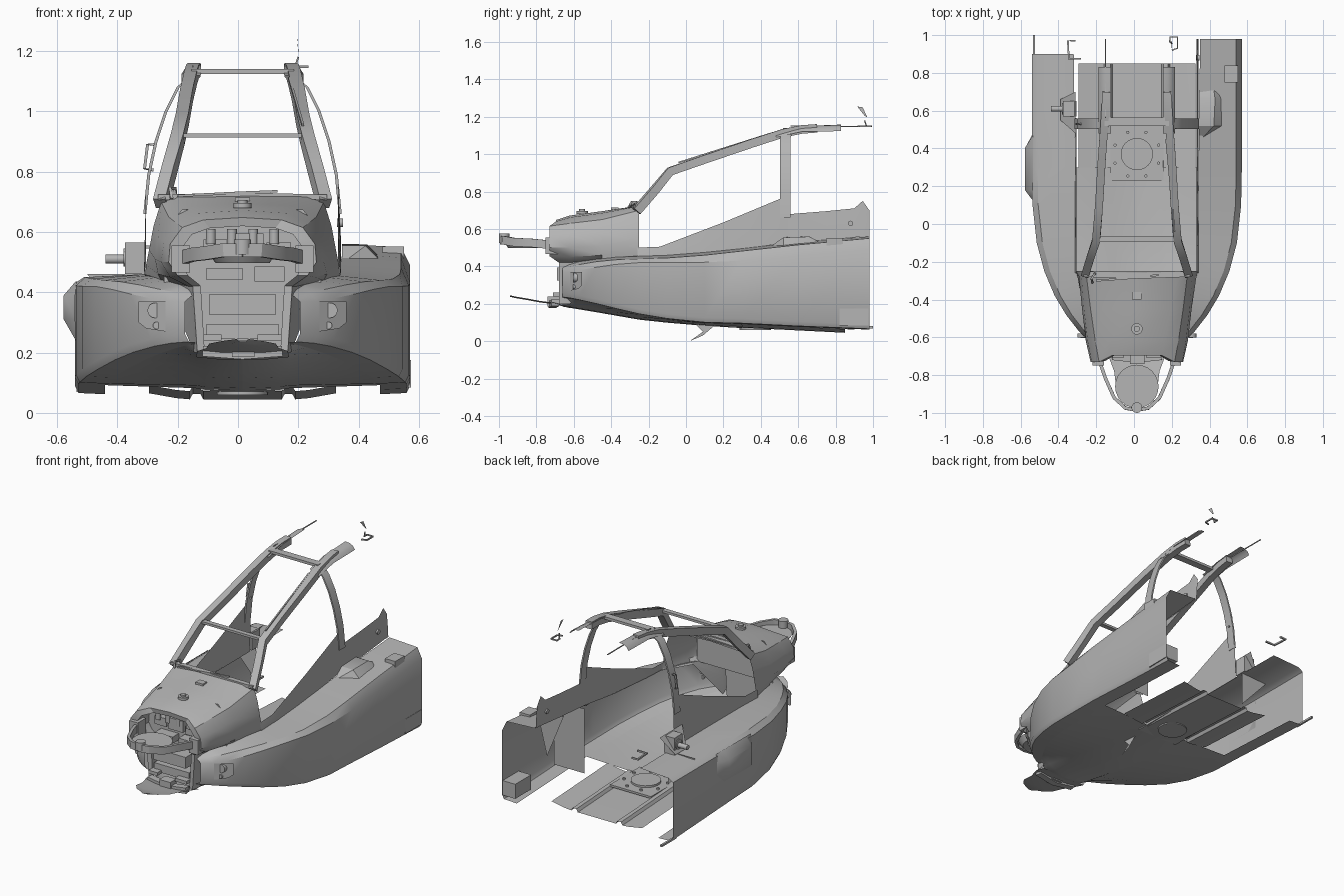
import bpy, bmesh, math
from mathutils import Vector

CX = 0.015  # symmetry axis
grey = bpy.data.materials.new("mid grey")
grey.diffuse_color = (0.46, 0.46, 0.46, 1)


def finish(name, bm, smooth=True):
    me = bpy.data.meshes.new(name)
    bmesh.ops.remove_doubles(bm, verts=bm.verts, dist=0.0004)
    bmesh.ops.recalc_face_normals(bm, faces=bm.faces)
    bm.to_mesh(me)
    bm.free()
    me.materials.append(grey)
    ob = bpy.data.objects.new(name, me)
    bpy.context.collection.objects.link(ob)
    if smooth:
        bpy.context.view_layer.objects.active = ob
        ob.select_set(True)
        bpy.ops.object.shade_smooth_by_angle(angle=math.radians(32))
        ob.select_set(False)
    return ob


def loft(name, rows, closed=False, caps=False):
    bm = bmesh.new()
    vs = [[bm.verts.new(p) for p in r] for r in rows]
    n = len(rows[0])
    for i in range(len(rows) - 1):
        for j in range(n if closed else n - 1):
            k = (j + 1) % n
            bm.faces.new((vs[i][j], vs[i][k], vs[i + 1][k], vs[i + 1][j]))
    if caps:
        bm.faces.new(vs[0])
        bm.faces.new(vs[-1])
    return finish(name, bm)


def bar(name, pts, w, h):
    """Rectangular-section bar along a path; w is sideways, h is across it."""
    pts = [Vector(p) for p in pts]
    rows = []
    for i, p in enumerate(pts):
        t = (pts[min(i + 1, len(pts) - 1)] - pts[max(i - 1, 0)]).normalized()
        ref = Vector((0, 0, 1)) if abs(t.z) < 0.9 else Vector((0, 1, 0))
        a = t.cross(ref).normalized()
        b = a.cross(t)
        rows.append([p + a * w * u / 2 + b * h * v / 2 for u, v in ((1, 1), (1, -1), (-1, -1), (-1, 1))])
    return loft(name, rows, True, True)


def plate(name, pts):
    bm = bmesh.new()
    bm.faces.new([bm.verts.new(p) for p in pts])
    return finish(name, bm, False)


def box(name, lo, hi):
    bm = bmesh.new()
    bmesh.ops.create_cube(bm, size=1)
    for v in bm.verts:
        v.co = [(a + b) / 2 + c * (b - a) for a, b, c in zip(lo, hi, v.co)]
    return finish(name, bm, False)


def disc(name, c, r, d, axis="Z", r2=None):
    bm = bmesh.new()
    bmesh.ops.create_cone(bm, cap_ends=True, segments=24, radius1=r, radius2=r if r2 is None else r2, depth=d)
    for v in bm.verts:
        x, y, z = v.co
        v.co = Vector({"Z": (x, y, z), "Y": (x, -z, y), "X": (z, x, y)}[axis]) + Vector(c)
    return finish(name, bm)


def lerp(table, y):
    for (a, *p), (b, *q) in zip(table, table[1:]):
        if y <= b:
            t = max(0, (y - a) / (b - a))
            return [u + (v - u) * t for u, v in zip(p, q)]
    return table[-1][1:]


# side fairings: y, half width, wall bottom, crease z, shoulder z, inner deck z
side = [(-0.66, 0.19, 0.24, 0.37, 0.395, 0.40), (-0.62, 0.25, 0.235, 0.37, 0.40, 0.41),
        (-0.57, 0.305, 0.225, 0.38, 0.41, 0.425), (-0.48, 0.375, 0.205, 0.395, 0.425, 0.44),
        (-0.38, 0.435, 0.18, 0.41, 0.435, 0.45), (-0.25, 0.49, 0.15, 0.42, 0.44, 0.455),
        (-0.1, 0.53, 0.125, 0.42, 0.445, 0.46), (0.1, 0.552, 0.105, 0.422, 0.46, 0.475),
        (0.3, 0.556, 0.10, 0.43, 0.482, 0.495), (0.6, 0.556, 0.085, 0.455, 0.515, 0.53),
        (0.98, 0.556, 0.07, 0.49, 0.55, 0.56)]
inner = [(-0.66, 0.16), (-0.5, 0.24), (-0.25, 0.32), (0.98, 0.335)]
keel = [(-0.66, 0.185), (-0.48, 0.155), (-0.25, 0.115), (0.0, 0.088), (0.3, 0.07)]
for s, label, end in ((1, "right", 0.98), (-1, "left", 0.90)):
    rows = []
    for y, w, zb, zc, zs, zi in side:
        y = min(y, end)
        ix = lerp(inner, y)[0]
        if s < 0:  # lower deck on this side
            zc, zs, zi = min(zc, 0.43), min(zs, 0.45), min(zi, 0.46)
        sec = [(w - min(0.1, w * 0.3), zb - 0.008), (w - 0.012, zb - 0.004), (w, zb + 0.02),
               (w, zc), (w - 0.03, zs), (ix, zi)]
        rows.append([(CX + s * x, y, z) for x, z in sec])
    loft(label + "_side_fairing", rows)
    # belly between keel and fairing, open at the rear
    rows = []
    for y, w, zb, *_ in side[:9]:
        k = lerp(keel, y)[0]
        e = min(0.155, w * 0.6)
        rows.append([(CX + s * x, y, z) for x, z in ((0.0, k), (e - 0.03, k + 0.004), (e, k * .6 + zb * .4),
                                                     (w - min(0.1, w * 0.3), zb - 0.008))])
    loft(label + "_belly", rows)
    # rear floor with raised ribs
    rows = []
    for y, z in ((0.3, 0.072), (0.55, 0.06), (0.85, 0.045)):
        rows.append([(CX + s * x, y, z + dz) for x, dz in
                     ((0, 0), (0.13, 0), (0.14, 0.018), (0.165, 0.018), (0.175, 0), (0.22, 0.004), (0.31, 0.02))])
    loft(label + "_rear_floor", rows)
    # landing light recess plate and lamps on the cheek
    def cheek(x, z, off=0.0):
        y = -0.66 + (x - 0.19) * 0.72 - 0.008 - off
        return (CX + s * x, y, z)
    plate(label + "_lamp_panel", [cheek(0.255, 0.27), cheek(0.32, 0.28), cheek(0.345, 0.30),
                                  cheek(0.345, 0.37), cheek(0.255, 0.37)])
    disc(label + "_lamp", cheek(0.29, 0.34, -.006), 0.025, 0.022, "Y")
    disc(label + "_lamp_small", cheek(0.285, 0.29, -.004), 0.012, 0.016, "Y")
    # canopy rail, crossbar post and rear roof strip
    rail = [(0.272, -0.265, 0.695), (0.243, -0.17, 0.805), (0.215, -0.085, 0.908), (0.20, 0.1, 0.972),
            (0.185, 0.35, 1.057), (0.172, 0.52, 1.112), (0.166, 0.62, 1.132), (0.16, 0.70, 1.138)]
    bar(label + "_canopy_rail", [(CX + s * x, y, z) for x, y, z in rail], 0.042, 0.045)
    strip = [(y, z, d) for y, z, d in ((0.48, 1.12, .03), (0.62, 1.15, .03), (0.83, 1.158, .035))]
    loft(label + "_roof_strip", [[(CX + s * .138, y, z), (CX + s * .165, y, z - .002), (CX + s * .19, y, z - .014),
                                  (CX + s * .203, y, z - d)] for y, z, d in strip])
    post = [(0.17, 0.54, 1.12), (0.215, 0.53, 1.08), (0.255, 0.53, 1.0), (0.288, 0.53, 0.9),
            (0.312, 0.53, 0.79), (0.325, 0.53, 0.66)]
    loft(label + "_door_post", [[(CX + s * (x + a), y + b, z) for a, b in
         ((0.004, -0.028), (0.004, 0.028), (-0.006, 0.028), (-0.006, -0.028))] for x, y, z in post], True, True)
    # nose sensor arms
    bar(label + "_sensor_arm", [(CX + s * x, y, z) for x, y, z in
        ((0.20, -0.72, 0.515), (0.165, -0.82, 0.525), (0.12, -0.92, 0.53), (0.06, -0.975, 0.54),
         (0.0, -0.985, 0.54))], 0.018, 0.045)
    box(label + "_arm_block", (CX + s * 0.205 - 0.03, -0.75, 0.465), (CX + s * 0.205 + 0.03, -0.67, 0.555))

# cockpit side panels
loft("right_cockpit_side", [[(0.342, y, zb), (0.338, y, (zb + zt) / 2), (0.332, y, zt)] for y, zb, zt in
     ((-0.26, 0.45, 0.50), (-0.14, 0.455, 0.505), (0.2, 0.48, 0.635), (0.5, 0.52, 0.76), (0.505, 0.52, 0.76),
      (0.56, 0.525, 0.68), (0.75, 0.54, 0.695), (0.9, 0.555, 0.71), (0.945, 0.56, 0.75), (0.98, 0.56, 0.70))])
loft("left_cockpit_side", [[(-0.312, y, zb), (-0.305, y, zt)] for y, zb, zt in
     ((-0.26, 0.45, 0.50), (-0.14, 0.455, 0.505), (0.2, 0.455, 0.635), (0.5, 0.455, 0.76), (0.56, 0.455, 0.68))])

# nose shell: half section x, z at several stations
stations = {-0.73: [(0, .648), (.13, .64), (.20, .615), (.24, .56), (.245, .50), (.215, .455), (.165, .42), (.158, .32), (.15, .20)],
            -0.62: [(0, .672), (.15, .662), (.22, .63), (.26, .57), (.27, .50), (.24, .45), (.18, .42), (.17, .32), (.16, .20)],
            -0.45: [(0, .695), (.18, .685), (.245, .65), (.28, .58), (.29, .51), (.28, .46), (.27, .44), (.26, .435), (.25, .43)],
            -0.25: [(0, .725), (.22, .722), (.27, .70), (.295, .62), (.31, .54), (.32, .49), (.322, .46), (.323, .455), (.324, .45)]}
rows = []
for y, half in stations.items():
    # the lower neck sits behind the upper lip, and the top lip is cut back
    full = [(CX - x, z) for x, z in reversed(half)] + [(CX + x, z) for x, z in half[1:]]
    rows.append([(x, y + (0.05 if z < 0.44 and y < -0.7 else 0.035 if z > 0.63 and y < -0.7 else 0), z) for x, z in full])
lip = [(CX + (x - CX) * 0.84, y + 0.005, 0.47 + (z - 0.47) * (0.84 if z > 0.47 else 0.96)) for x, y, z in rows[0]]
back = [(x, -0.60, z) for x, y, z in lip]
loft("nose_shell", [back, lip] + rows)
plate("nose_bulkhead", back)
plate("instrument_bulkhead", [(CX + x, -0.5, z) for x, z in ((-.26, .43), (.26, .43), (.26, .6), (.2, .675), (-.2, .675), (-.26, .6))])

# chin tongue and sensor dish
loft("chin_tongue", [[(CX - w, y, z), (CX - w * .5, y, z - .008), (CX + w * .5, y, z - .008), (CX + w, y, z)]
     for y, w, z in ((-0.94, 0.02, .245), (-0.91, 0.07, .238), (-0.86, 0.11, .23), (-0.78, 0.12, .215),
                     (-0.70, 0.15, .205), (-0.62, 0.155, .185))])
bar("chin_edge", [(CX - .13, -.70, .205), (CX, -.715, .195), (CX + .13, -.70, .205)], 0.04, 0.035)
box("chin_block", (-0.02, -0.74, 0.185), (0.055, -0.68, 0.24))
disc("sensor_dish", (CX, -0.86, 0.515), 0.09, 0.035, r2=0.115)
disc("sensor_tip", (CX, -0.972, 0.55), 0.028, 0.05)

# equipment inside the nose
for i, (x, z, w, h, y) in enumerate(((0, .36, .11, .07, -.69), (0, .27, .12, .05, -.67), (-.09, .55, .04, .05, -.65),
                                     (.02, .56, .05, .07, -.66), (.12, .54, .04, .05, -.65), (-.06, .46, .06, .04, -.66),
                                     (.09, .46, .05, .05, -.66), (-.1, .25, .03, .02, -.71), (.09, .25, .04, .02, -.71))):
    box("nose_equipment_%d" % i, (CX + x - w, y, z - h / 2), (CX + x + w, -0.60, z + h / 2))
for i in range(4):
    disc("nose_canister_%d" % i, (CX - .105 + i * .07, -.65, .585), 0.016, 0.05)

# canopy cross members
bar("windscreen_sill", [(-0.265, -0.265, 0.715), (CX, -0.275, 0.722), (0.295, -0.265, 0.715)], 0.03, 0.018)
bar("windscreen_bar", [(-0.20, -0.08, 0.92), (0.23, -0.08, 0.92)], 0.03, 0.014)
bar("roof_bar", [(-0.155, 0.54, 1.132), (0.185, 0.54, 1.132)], 0.045, 0.016)
bar("wiper", [(-0.2, -0.30, 0.72), (0.0, -0.285, 0.73), (0.13, -0.27, 0.735)], 0.01, 0.008)
bar("right_window_rod", [(0.17, 0.45, 1.11), (0.215, -0.04, 0.955)], 0.008, 0.008)
bar("left_wire", [(-0.15, 0.56, 1.15), (-0.15, 0.98, 1.148)], 0.005, 0.005)

# nose top fittings
disc("nose_vent", (CX, -0.555, 0.688), 0.03, 0.016)
disc("nose_vent_cap", (CX, -0.555, 0.70), 0.016, 0.012)
box("nose_hatch", (CX - .025, -0.40, 0.695), (CX + .025, -0.36, 0.715))
bar("nose_handle", [(-.22, -.31, .71), (-.225, -.29, .745), (-.21, -.265, .745), (-.205, -.26, .71)], .01, .01)

# turret ring in the floor
box("turret_plate", (CX - .14, 0.23, 0.075), (CX + .14, 0.52, 0.088))
disc("turret_ring", (CX, 0.37, 0.08), 0.085, 0.04)
for i in range(8):
    a = math.pi * (i + .5) / 4
    disc("turret_bolt_%d" % i, (CX + .125 * math.cos(a), .37 + .125 * math.sin(a), .092), .008, .012)

# left bulge, bracket, tube and handles
loft("left_bulge", [[(-0.538, y, .24), (-0.54 - d, y, .31), (-0.54 - d, y, .39), (-0.535, y, .44)]
     for y, d in ((.13, 0), (.18, .038), (.40, .038), (.47, 0))])
box("left_bracket", (-0.375, 0.57, 0.46), (-0.305, 0.65, 0.565))
disc("left_tube", (-0.395, 0.61, 0.51), 0.015, 0.09, "X")
disc("left_tube_collar", (-0.365, 0.61, 0.515), 0.03, 0.03, "X")
plate("left_web", [(-0.31, 0.48, 0.57), (-0.31, 0.70, 0.57), (-0.39, 0.66, 0.47), (-0.39, 0.55, 0.47)])
plate("left_frame", [(-0.31, 0.62, 0.25), (-0.31, 0.62, 0.46), (-0.5, 0.62, 0.46)])
bar("left_door_handle", [(-.275, .53, .89), (-.30, .53, .89), (-.31, .53, .81), (-.28, .53, .805)], .01, .01)
bar("left_rear_hook", [(-.28, .875, .55), (-.345, .875, .55), (-.35, .97, .55), (-.31, .97, .55)], .01, .01)

# right deck bulge, hatch, tail box and inner frames
loft("right_deck_bulge", [[(0.345, y, .50 + h), (0.345 + w * .6, y, .505 + h * .9), (0.345 + w, y, .49 + h * .2)]
     for y, h, w in ((.45, 0, .02), (.52, .055, .13), (.66, .06, .14), (.71, .03, .13))])
box("right_deck_hatch", (0.48, 0.75, 0.51), (0.55, 0.84, 0.552))
box("right_tail_box", (0.485, 0.82, 0.085), (0.573, 0.975, 0.175))
plate("right_frame", [(0.33, 0.52, 0.11), (0.33, 0.52, 0.51), (0.54, 0.52, 0.50), (0.54, 0.52, 0.11)])
plate("right_gusset", [(0.345, 0.70, 0.53), (0.53, 0.70, 0.52), (0.46, 0.70, 0.25)])
disc("right_panel_fitting", (0.338, 0.88, 0.63), 0.014, 0.02, "X")
bar("tail_rod", [(-0.53, 0.86, 0.075), (-0.53, 1.0, 0.075)], 0.012, 0.012)

# belly blade aerial and roof probe
plate("belly_aerial", [(0.117, 0.02, 0.0), (0.117, 0.09, 0.03), (0.117, 0.16, 0.09), (0.117, 0.05, 0.09), (0.117, 0.09, 0.05)])
plate("roof_probe", [(0.195, 0.915, 1.255), (0.195, 0.945, 1.25), (0.2, 0.97, 1.195), (0.2, 0.955, 1.205)])
bar("roof_probe_stem", [(0.2, 0.955, 1.18), (0.19, 0.965, 1.15)], .006, .006)
bar("roof_loop", [(0.19, .96, 1.15), (0.19, .99, 1.148), (0.23, .99, 1.148), (0.23, .93, 1.148), (0.2, .92, 1.148)], .008, .008)
